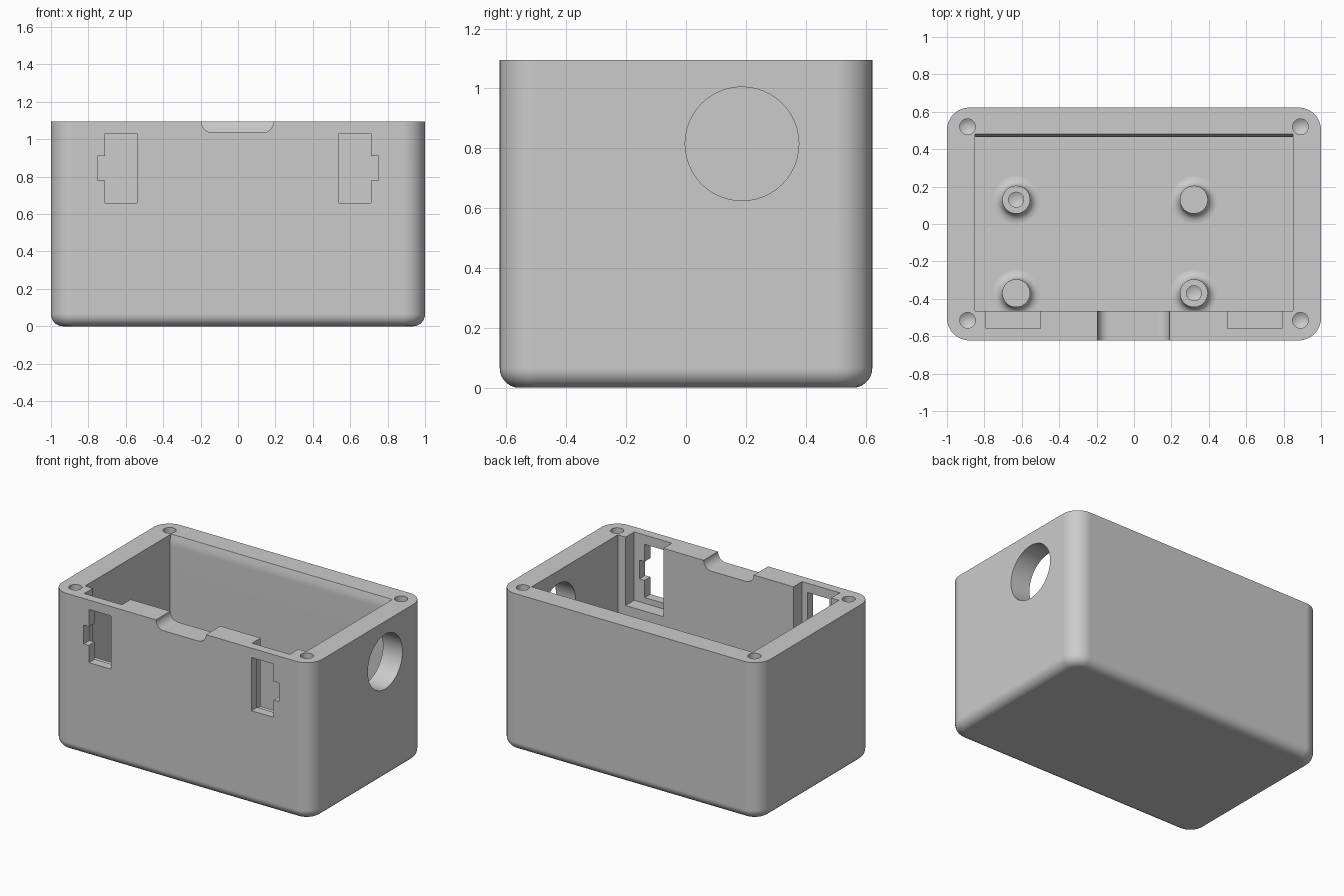
import bpy, bmesh
from math import sin, cos, pi, radians
from mathutils import Vector

if "Cube" in bpy.data.objects:
    bpy.data.objects.remove(bpy.data.objects["Cube"], do_unlink=True)

HEIGHT, FLOOR = 1.095, 0.08

grey = bpy.data.materials.new("plain_grey")
grey.use_nodes = True
grey.diffuse_color = (0.6, 0.6, 0.6, 1)
grey.node_tree.nodes["Principled BSDF"].inputs["Base Color"].default_value = (0.6, 0.6, 0.6, 1)


def make(name, bm):
    bmesh.ops.recalc_face_normals(bm, faces=bm.faces)
    mesh = bpy.data.meshes.new(name)
    bm.to_mesh(mesh)
    bm.free()
    mesh.materials.append(grey)
    obj = bpy.data.objects.new(name, mesh)
    bpy.context.collection.objects.link(obj)
    return obj


def prism(name, points, axis, lo, hi):
    """Extrude a 2D outline along x, y or z between lo and hi."""
    bm = bmesh.new()
    verts = []
    for p in points:
        co = list(p)
        co.insert("xyz".index(axis), lo)
        verts.append(bm.verts.new(co))
    face = bm.faces.new(verts)
    out = bmesh.ops.extrude_face_region(bm, geom=[face])
    shift = Vector([hi - lo if a == axis else 0 for a in "xyz"])
    bmesh.ops.translate(bm, vec=shift, verts=[g for g in out["geom"] if isinstance(g, bmesh.types.BMVert)])
    return make(name, bm)


def box(name, x, y, z):
    return prism(name, [(x[0], y[0]), (x[1], y[0]), (x[1], y[1]), (x[0], y[1])], "z", *z)


def lathe(name, profile, x, y, steps=32):
    """Turn an (r, z) profile about a vertical axis at x, y."""
    bm = bmesh.new()
    verts = [bm.verts.new((x + r, y, z)) for r, z in profile]
    edges = [bm.edges.new(pair) for pair in zip(verts, verts[1:])]
    bmesh.ops.spin(bm, geom=verts + edges, cent=(x, y, 0), axis=(0, 0, 1), angle=2 * pi, steps=steps)
    bmesh.ops.remove_doubles(bm, verts=bm.verts, dist=0.0005)
    return make(name, bm)


def arc(cx, cy, r, start, end, n):
    return [(cx + r * cos(radians(start + (end - start) * i / n)),
             cy + r * sin(radians(start + (end - start) * i / n))) for i in range(n + 1)]


def smooth(obj):
    bpy.ops.object.select_all(action="DESELECT")
    obj.select_set(True)
    bpy.context.view_layer.objects.active = obj
    bpy.ops.object.shade_smooth_by_angle(angle=radians(30))
    mod = obj.modifiers.new("flat_walls", "WEIGHTED_NORMAL")
    mod.keep_sharp = True


def cut(target, cutter):
    mod = target.modifiers.new("cut", "BOOLEAN")
    mod.operation, mod.solver, mod.object = "DIFFERENCE", "EXACT", cutter
    bpy.context.view_layer.objects.active = target
    bpy.ops.object.modifier_apply(modifier=mod.name)
    bpy.data.objects.remove(cutter, do_unlink=True)


# Outer shell with round upright corners and a filleted base
bm = bmesh.new()
bmesh.ops.create_cube(bm, size=1)
for v in bm.verts:
    v.co = (v.co.x * 2, v.co.y * 1.245, (v.co.z + 0.5) * HEIGHT)
upright = [e for e in bm.edges if abs(e.verts[0].co.z - e.verts[1].co.z) > 0.5]
bmesh.ops.bevel(bm, geom=upright, offset=0.12, segments=10, profile=0.5, affect="EDGES")
base = [e for e in bm.edges if all(v.co.z < 0.001 for v in e.verts)]
bmesh.ops.bevel(bm, geom=base, offset=0.065, segments=7, profile=0.5, affect="EDGES")
case = make("case_body", bm)

# Main cavity, eased along the top of the back wall
cut(case, prism("cavity", [(-0.465, FLOOR), (0.465, FLOOR), (0.465, 1.02), (0.47, 1.06),
                           (0.48, HEIGHT), (0.48, 1.2), (-0.465, 1.2)], "x", -0.85, 0.85))

# Latch pockets inside the front wall, and stepped windows through it
for s in (-1, 1):
    cut(case, box("latch_pocket", sorted((s * 0.5, s * 0.79)), (-0.56, -0.4), (0.62, 1.2)))
    outline = [(0.54, 0.66), (0.71, 0.66), (0.71, 0.78), (0.75, 0.78),
               (0.75, 0.91), (0.71, 0.91), (0.71, 1.03), (0.54, 1.03)]
    cut(case, prism("latch_window", [(s * x, z) for x, z in outline], "y", -0.7, -0.52))

# Finger notch in the front rim
notch = arc(-0.135, 1.095, 0.06, 180, 270, 8) + arc(0.13, 1.095, 0.06, 270, 360, 8)
cut(case, prism("finger_notch", notch + [(0.19, 1.2), (-0.195, 1.2)], "y", -0.7, -0.4))

# Round cable hole in one side wall
cut(case, prism("cable_hole", arc(0.187, 0.815, 0.19, 0, 360, 48)[:-1], "x", 0.7, 1.1))

# Lid screw holes with drilled tips
for x in (-0.89, 0.89):
    for y in (-0.515, 0.52):
        cut(case, lathe("screw_hole", [(0, 1.2), (0.042, 1.2), (0.042, 0.75), (0, 0.72)], x, y, 24))
smooth(case)

# Board standoffs with filleted feet; two have pilot holes
top = FLOOR + 0.13
foot = arc(0.125, FLOOR + 0.05, 0.05, 270, 180, 6)
for name, x, y, drilled in (("standoff_back_right", -0.63, 0.13, True),
                            ("standoff_back_left", 0.32, 0.13, False),
                            ("standoff_front_right", -0.63, -0.37, False),
                            ("standoff_front_left", 0.32, -0.37, True)):
    tip = [(0.04, top), (0.04, top - 0.07), (0, top - 0.09)] if drilled else [(0, top)]
    smooth(lathe(name, [(0, FLOOR - 0.01), (0.125, FLOOR - 0.01)] + foot + [(0.075, top)] + tip, x, y))
